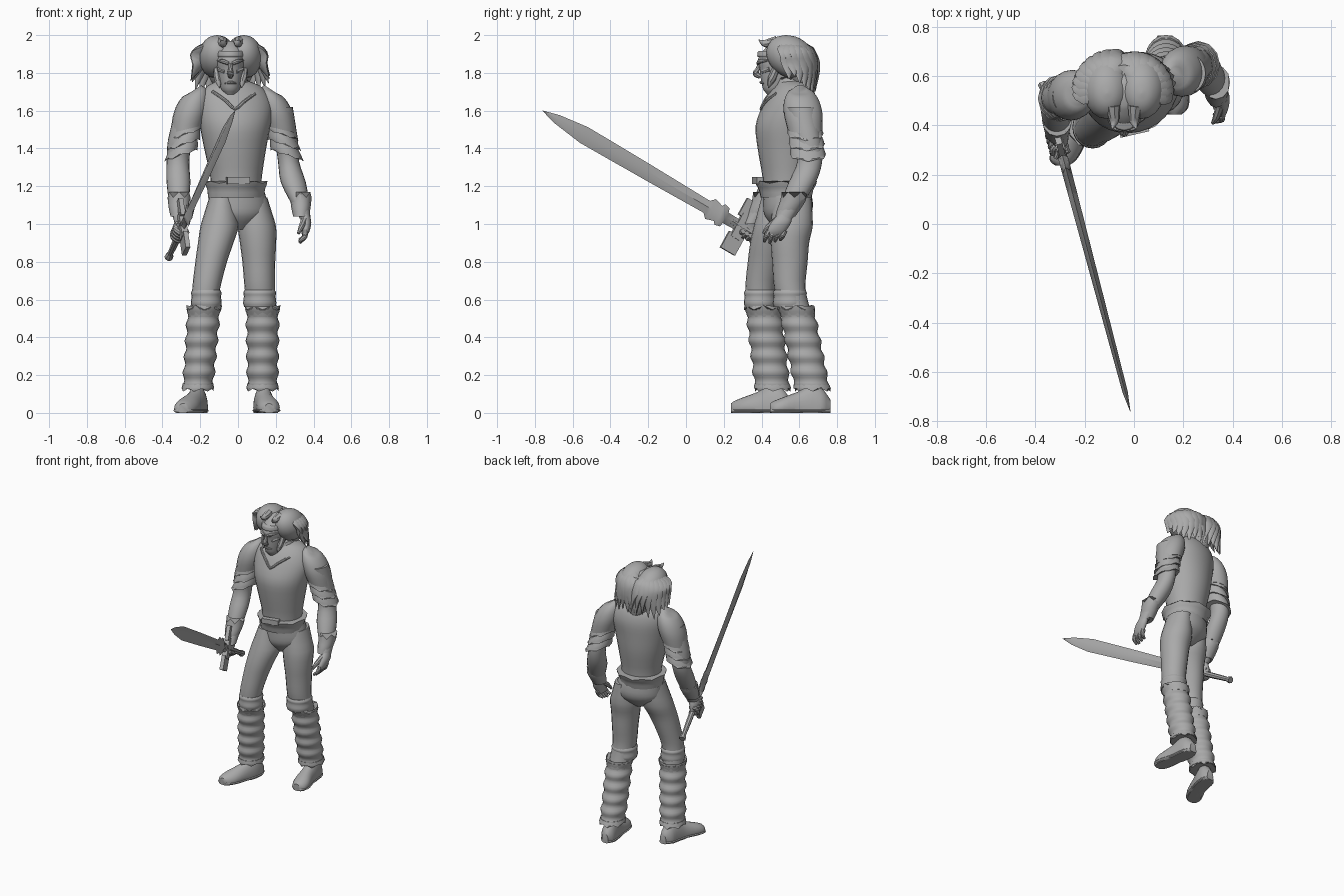
import bpy, bmesh, math, random
from mathutils import Vector

random.seed(4)
default_cube = bpy.data.objects.get("Cube")
if default_cube:
    bpy.data.objects.remove(default_cube, do_unlink=True)

grey = bpy.data.materials.new("plain grey")
grey.use_nodes = True
grey.diffuse_color = (0.4, 0.4, 0.4, 1)
grey.node_tree.nodes["Principled BSDF"].inputs["Base Color"].default_value = grey.diffuse_color
parts = []


def skin(name, rings):
    """Join closed rings of points into a capped surface."""
    bm = bmesh.new()
    loops = [[bm.verts.new(point) for point in ring] for ring in rings]
    count = len(loops[0])
    for lower, upper in zip(loops, loops[1:]):
        for i in range(count):
            j = (i + 1) % count
            bm.faces.new((lower[i], lower[j], upper[j], upper[i]))
    bm.faces.new(loops[0])
    bm.faces.new(loops[-1])
    bmesh.ops.recalc_face_normals(bm, faces=bm.faces)
    mesh = bpy.data.meshes.new(name)
    bm.to_mesh(mesh)
    bm.free()
    mesh.materials.append(grey)
    obj = bpy.data.objects.new(name, mesh)
    bpy.context.collection.objects.link(obj)
    parts.append(obj)
    return obj


def spline(rows, steps):
    """Smoothly interpolate rows of numbers."""
    result = []
    for k in range(len(rows) - 1):
        a, b = rows[max(k - 1, 0)], rows[k]
        c, d = rows[k + 1], rows[min(k + 2, len(rows) - 1)]
        for s in range(steps):
            t = s / steps
            result.append([q + t * ((r - p) + t * (2*p - 5*q + 4*r - u + t * (3*q - p - 3*r + u))) / 2
                           if k else q + (r - q) * t
                           for p, q, r, u in zip(a, b, c, d)])
    return result + [list(rows[-1])]


def loft(name, rows, yaw=0, sides=20, steps=3, jag=0.0, tilt=0.0, flat_foot=False):
    """Loft ellipses given as x, y, z and two radii; jag makes the last rim pointed."""
    rings = []
    table = spline(rows, steps)
    turn = math.radians(yaw)
    for k, (x, y, z, ru, rv) in enumerate(table):
        ring = []
        for i in range(sides):
            a = math.tau * i / sides
            u, v = ru * math.cos(a), rv * math.sin(a)
            if flat_foot:
                ring.append((x + u, y, max(0, z + v)))
            else:
                tooth = jag * (i % 2) if k == len(table) - 1 else 0
                ring.append((x + u * math.cos(turn) - v * math.sin(turn),
                             y + u * math.sin(turn) + v * math.cos(turn), z + tooth + tilt * math.cos(a)))
        rings.append(ring)
    return skin(name, rings)


def tube(name, points, radii, sides=8, steps=4, squash=1.0):
    """Round tapered tube along a path."""
    table = spline([list(p) + [r] for p, r in zip(points, radii)], steps)
    centres = [Vector(row[:3]) for row in table]
    rings = []
    for k, centre in enumerate(centres):
        along = (centres[min(k + 1, len(centres) - 1)] - centres[max(k - 1, 0)]).normalized()
        side = along.cross(Vector((0.13, 0.2, 1))).normalized()
        up = side.cross(along)
        r = max(table[k][3], 0.001)
        rings.append([centre + side * r * math.cos(math.tau * i / sides)
                      + up * r * squash * math.sin(math.tau * i / sides) for i in range(sides)])
    return skin(name, rings)


def box(name, centre, axes, sizes):
    u, v, w = (axis * size / 2 for axis, size in zip(axes, sizes))
    square = (u + v, v - u, -u - v, u - v)
    return skin(name, [[centre + p - w for p in square], [centre + p + w for p in square]])


def mix(a, b, t):
    return [p + (q - p) * t for p, q in zip(a, b)]


# Torso, neck and pelvis
torso = loft("cuirass", [(-.01, .53, 1.15, .13, .12), (-.01, .53, 1.25, .137, .125),
                         (-.015, .53, 1.4, .165, .15), (-.015, .53, 1.52, .188, .16),
                         (-.015, .55, 1.62, .2, .145), (-.02, .56, 1.69, .18, .12),
                         (-.022, .565, 1.735, .135, .09), (-.03, .56, 1.76, .07, .07)], yaw=13, sides=28)
loft("neck", [(-.035, .55, 1.68, .065, .07), (-.04, .5, 1.82, .055, .065)])
loft("pelvis", [(-.01, .53, 1.22, .138, .125), (0, .54, 1.11, .16, .13),
                (0, .537, 1.04, .15, .115), (0, .53, .97, .04, .05)], yaw=16, sides=24)
loft("waistband", [(-.01, .53, 1.14, .152, .135), (-.01, .53, 1.18, .155, .145),
                   (-.01, .53, 1.215, .168, .165)], yaw=13, sides=16, jag=.012)
facing = [Vector((1, .23, 0)).normalized(), Vector((-.23, 1, 0)).normalized(), Vector((0, 0, 1))]
box("buckle", Vector((0, .38, 1.23)), facing, (.12, .035, .035))

# Raised neckline following the chest surface
neckline = []
for k in range(-3, 4):
    target = Vector((-.012 + .045 * k, .37 + .02 * abs(k), 1.62 + .035 * abs(k)))
    neckline.append(torso.closest_point_on_mesh(target)[1])
tube("neckline", neckline, [.009] * len(neckline), steps=2)
loft("collar", [(-.03, .56, 1.725, .1, .09), (-.035, .555, 1.765, .085, .08)], jag=.01)

# Legs, knee bands, ribbed boots and shoes
legs = {
    "right": [(-.083, .505, 1.14, .07, .105), (-.096, .475, 1.0, .1, .113), (-.118, .44, .9, .094, .1),
              (-.142, .417, .8, .084, .09), (-.168, .392, .66, .074, .078), (-.178, .4, .54, .07, .078)],
    "left": [(.085, .565, 1.14, .07, .1), (.099, .56, 1.0, .1, .112), (.106, .55, .9, .096, .102),
             (.11, .55, .8, .087, .094), (.115, .55, .66, .08, .083), (.125, .58, .54, .075, .08)],
}
boots = {"right": ((-.18, .41, .55), (-.213, .458, .13)), "left": ((.13, .585, .55), (.13, .668, .13))}
shoes = {
    "right": [(-.2, .555, .03, .025, .04), (-.207, .52, .03, .047, .09), (-.215, .46, .03, .052, .12),
              (-.235, .39, .03, .052, .085), (-.268, .31, .03, .06, .055), (-.288, .26, .02, .05, .045),
              (-.292, .238, .02, .025, .03)],
    "left": [(.125, .765, .03, .025, .04), (.13, .73, .03, .048, .09), (.135, .67, .03, .052, .12),
             (.145, .6, .03, .052, .085), (.16, .52, .03, .06, .055), (.165, .47, .02, .05, .045),
             (.165, .445, .02, .025, .03)],
}
for side, rows in legs.items():
    loft(side + "_leg", rows)
    knee = rows[4]
    loft(side + "_knee_band", [(knee[0], knee[1], knee[2] + h, knee[3] + g, knee[4] + g)
                               for h, g in ((-.1, .002), (-.08, .008), (-.045, .004), (-.025, .007), (-.01, 0))])
    top, bottom = boots[side]
    ribs = []
    for k in range(31):
        t = k / 30
        bulge = .006 * math.cos(math.tau * 5 * t)
        ribs.append(mix(bottom, top, t) + [.08 + bulge + .006 * t, .093 + bulge])
    loft(side + "_boot", ribs, steps=1)
    loft(side + "_boot_cuff", [mix(bottom, top, .9) + [.08, .09], list(top) + [.091, .097],
                               mix(bottom, top, 1.05) + [.095, .1]], sides=12, jag=-.025)
    loft(side + "_boot_hem", [mix(bottom, top, .06) + [.082, .094], mix(bottom, top, -.04) + [.085, .096]],
         sides=14, jag=.02)
    loft(side + "_shoe", shoes[side], flat_foot=True)
    loft(side + "_sole", [(x, y, .012, w + .004, .014) for x, y, z, w, h in shoes[side]], flat_foot=True)

# Arms with layered shoulder plates and cuffs
arms = {
    "right": [(-.26, .52, 1.62, .07, .08), (-.305, .51, 1.45, .065, .07), (-.318, .51, 1.33, .06, .064),
              (-.315, .46, 1.22, .063, .066), (-.312, .4, 1.1, .05, .053), (-.3, .345, 1, .034, .04)],
    "left": [(.22, .61, 1.62, .07, .08), (.255, .645, 1.45, .062, .07), (.268, .655, 1.33, .056, .066),
             (.293, .615, 1.22, .066, .072), (.333, .555, 1.1, .046, .058), (.355, .52, 1.03, .028, .044)],
}
shoulders = {"right": ((-.225, .53, 1.715), (-.3, .51, 1.37), .02), "left": ((.17, .605, 1.715), (.258, .645, 1.37), -.02)}
for side, rows in arms.items():
    loft(side + "_arm", rows)
    top, bottom, slope = shoulders[side]
    loft(side + "_shoulder_dome", [mix(top, bottom, t) + [r, r * 1.1] for t, r in
                                   ((0, .03), (.05, .06), (.18, .084), (.38, .093), (.62, .084))], tilt=slope)
    for k in range(3):
        start = .53 + .16 * k
        loft("%s_shoulder_plate_%d" % (side, k), [mix(top, bottom, start) + [.075, .082],
             mix(top, bottom, start + .09) + [.083, .091], mix(top, bottom, start + .18) + [.088, .096]],
             sides=12, jag=.012, tilt=slope * 1.5)
    wrist = rows[4]
    loft(side + "_cuff", [(wrist[0], wrist[1] + dy, wrist[2] + dz, wrist[3] + g, wrist[4] + g)
                          for dy, dz, g in ((-.03, -.06, -.005), (-.01, -.02, .004), (.02, .04, .011))],
         sides=12, jag=.03)

# Open left hand
loft("left_palm", [(.355, .525, 1.05, .026, .04), (.36, .505, 1.01, .028, .052),
                   (.358, .48, .965, .022, .05), (.352, .47, .94, .014, .042)])
for k in range(4):
    y = .435 + .028 * k
    tube("left_finger_%d" % k, [(.357, y + .005, .965), (.355, y - .01, .935), (.325, y - .02, .9 + .008 * abs(k - 1))],
         [.015, .014, .008])
tube("left_thumb", [(.35, .48, 1.02), (.335, .435, .985), (.32, .41, .95)], [.019, .015, .008])

# Sword frame: along the blade, across it, and through its thickness
tip, hilt = Vector((-.015, -.76, 1.6)), Vector((-.28, .24, 1.015))
along = (tip - hilt).normalized()
across = (Vector((0, 0, 1)) - along * along.z).normalized()
through = along.cross(across)
length = (tip - hilt).length
outline = [(-.03, .03), (.03, .032), (.035, .055), (.06, .062), (.07, .046), (.11, .06), (.13, .036),
           (.45, .043), (.78, .047), (.92, .026), (1, .001)]
skin("blade", [[hilt + along * length * t + across * w * p + through * min(w, .02 - .01 * t) * q
                for p, q in ((1, 0), (0, 1), (-1, 0), (0, -1))] for t, w in outline])
guard = hilt - along * .06
for sign in (1, -1):
    box("guard_arm", guard + across * sign * .1, (along, across, through), (.09, .1, .025))
box("guard_centre", guard, (along, across, through), (.055, .14, .035))
tube("grip", [hilt, hilt - along * .2, hilt - along * .37], [.018, .019, .015])
tube("pommel", [hilt - along * d for d in (.35, .375, .39)], [.015, .022, .023], steps=2)

# Closed right hand around the grip
fist = hilt - along * .11
loft("right_palm", [(-.302, .355, 1.025, .03, .036), (-.315, .345, .985, .03, .05),
                    (-.315, .35, .94, .022, .045)])
for k in range(4):
    root = fist + along * (.035 - .025 * k)
    loop = [root + through * .035 * math.cos(a) + across * .035 * math.sin(a)
            for a in (-2.6, -1.4, -.2, 1, 2.2)]
    tube("right_finger_%d" % k, loop, [.014, .015, .015, .014, .009])
tube("right_thumb", [fist + across * .05, fist + across * .035 + along * .04, fist + along * .07 + through * .03],
     [.018, .015, .009])

# Head and face
mid = -.04
loft("head", [(mid, .455, 1.685, .025, .025), (mid, .465, 1.71, .048, .055), (mid, .485, 1.76, .064, .088),
              (mid, .49, 1.82, .074, .1), (mid, .495, 1.87, .079, .115), (mid, .52, 1.93, .07, .1),
              (mid, .53, 1.97, .03, .05)])
tube("nose", [(mid, .39, 1.85), (mid, .38, 1.82), (mid, .37, 1.797), (mid, .395, 1.78)],
     [.009, .012, .018, .012])
tube("lips", [(mid - .03, .415, 1.745), (mid, .398, 1.75), (mid + .03, .415, 1.745)], [.004, .009, .004])
loft("headband", [(mid, .495, z, r, r + .036) for z, r in ((1.885, .079), (1.89, .082), (1.91, .079), (1.915, .075))])
for sign in (-1, 1):
    tube("brow", [(mid + sign * .01, .382, 1.85), (mid + sign * .035, .388, 1.86), (mid + sign * .066, .43, 1.866)],
         [.01, .012, .006])
    tube("cheekbone", [(mid + sign * .03, .405, 1.805), (mid + sign * .06, .445, 1.82)], [.01, .014])
    tube("sideburn", [(mid + sign * .072, .48, 1.83), (mid + sign * .066, .455, 1.77),
                      (mid + sign * .058, .435, 1.72)], [.02, .022, .002])

    # Parted hair: one lobe and a fan of broad pointed locks on each side
    loft("hair_lobe", [(mid + sign * .07, .555 - .025 * math.sin(a), 1.885 + .115 * math.sin(a),
                        .002 + .096 * math.cos(a), .002 + .125 * math.cos(a))
                       for a in (k * math.pi / 8 for k in range(-4, 5))])
    for k in range(9):
        a = math.radians(-12 + 14 * k)
        out, back = math.cos(a), math.sin(a)
        end = 1.78 - .1 * max(back, 0) + random.uniform(-.025, .035)
        tube("hair_lock", [(mid + sign * (.06 + .03 * out), .545 + .05 * back, 1.965),
                           (mid + sign * (.045 + .105 * out), .555 + .095 * back, 1.92),
                           (mid + sign * (.04 + .13 * out), .565 + .115 * back, 1.85),
                           (mid + sign * (.02 + .19 * out), .57 + .115 * back, end)],
             [.03, .055, .045, .002], squash=.45)
    tube("front_tuft", [(mid + sign * .045, .48, 1.965), (mid + sign * .04, .42, 1.955), (mid + sign * .05, .385, 1.975)],
         [.03, .02, .002])
loft("hair_back", [(mid, .655, 1.645, .01, .01), (mid, .635, 1.7, .06, .045), (mid, .605, 1.78, .115, .085),
                   (mid, .58, 1.88, .12, .105), (mid, .56, 1.95, .08, .085)])

# Smooth shading that keeps hard edges
for obj in bpy.context.view_layer.objects:
    obj.select_set(obj in parts)
bpy.context.view_layer.objects.active = parts[0]
bpy.ops.object.shade_smooth_by_angle(angle=math.radians(42))
